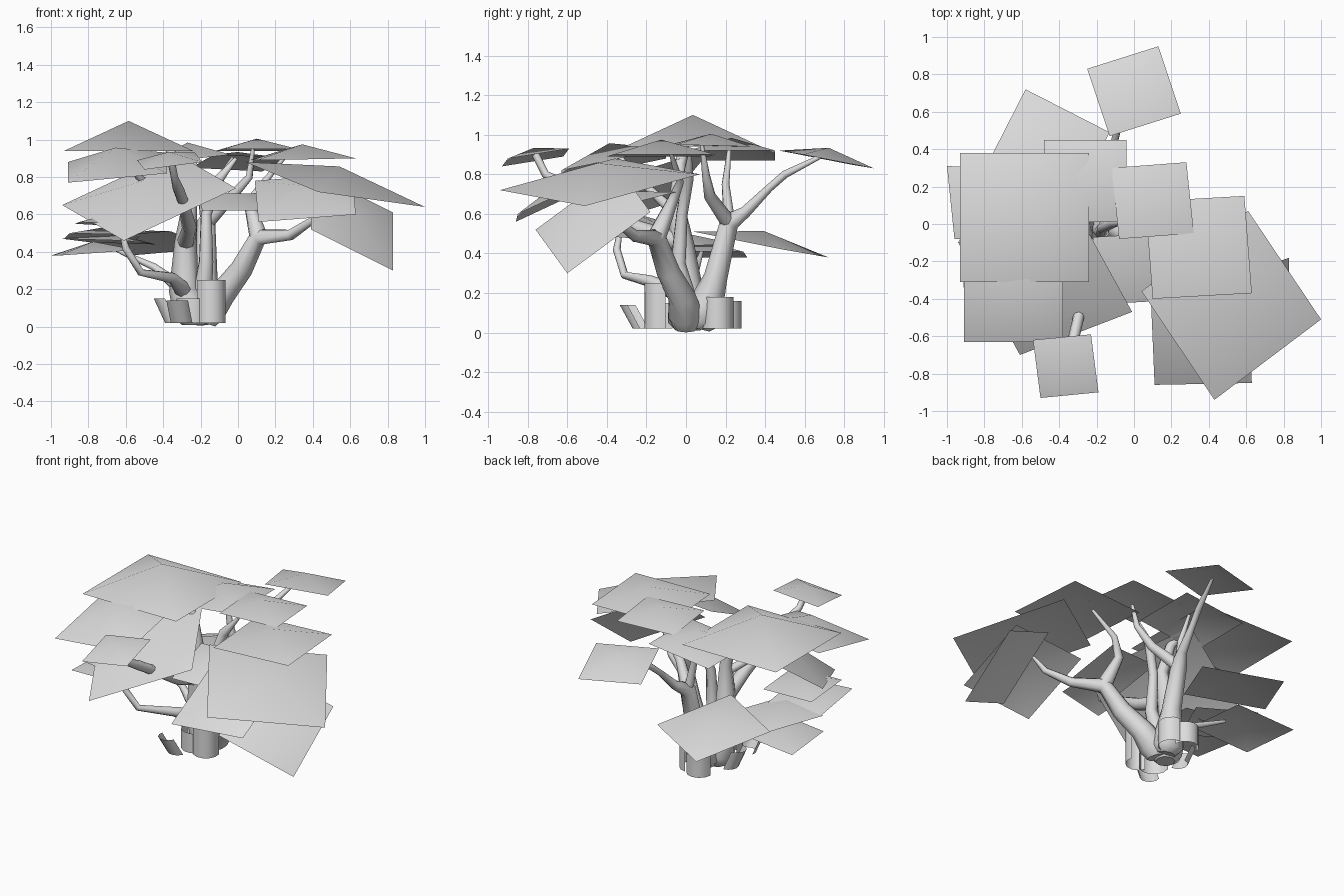
import bpy
import bmesh
from math import sin, cos, radians
from mathutils import Vector

old = bpy.data.objects.get("Cube")
if old:
    bpy.data.objects.remove(old, do_unlink=True)

# One plain grey for bark and leaves
grey = bpy.data.materials.new("light_grey")
grey.use_nodes = True
tone = (.72, .72, .72, 1)
grey.diffuse_color = tone
grey.node_tree.nodes["Principled BSDF"].inputs["Base Color"].default_value = tone


def finish(name, bm):
    """Turn a bmesh into a smooth shaded object."""
    for face in bm.faces:
        face.smooth = True
    mesh = bpy.data.meshes.new(name)
    bm.to_mesh(mesh)
    bm.free()
    mesh.materials.append(grey)
    obj = bpy.data.objects.new(name, mesh)
    bpy.context.collection.objects.link(obj)


def leaf_card(name, first, corner, last, rise):
    """Square card from three corners, its middle lifted along the normal."""
    a, b, c = Vector(first), Vector(corner), Vector(last)
    normal = (b - a).cross(c - b).normalized()
    if normal.z < 0:
        normal.negate()
    bm = bmesh.new()
    ring = [bm.verts.new(p) for p in (a, b, c, a + c - b)]
    peak = bm.verts.new((a + c) / 2 + normal * rise)
    for i, vert in enumerate(ring):
        bm.faces.new((vert, ring[(i + 1) % len(ring)], peak))
    bmesh.ops.recalc_face_normals(bm, faces=bm.faces)
    if sum(face.normal.z for face in bm.faces) < 0:
        bmesh.ops.reverse_faces(bm, faces=bm.faces)
    finish(name, bm)


def limb(name, *points):
    """Tapered round limb through points of x, y, z and radius."""
    curve = bpy.data.curves.new(name, "CURVE")
    curve.dimensions = "3D"
    curve.bevel_depth = 1
    curve.bevel_resolution = 2
    curve.use_fill_caps = True
    spline = curve.splines.new("POLY")
    spline.points.add(len(points) - 1)
    for point, (x, y, z, radius) in zip(spline.points, points):
        point.co = (x, y, z, 1)
        point.radius = radius
    spline.use_smooth = True
    curve.materials.append(grey)
    obj = bpy.data.objects.new(name, curve)
    bpy.context.collection.objects.link(obj)
    bpy.ops.object.select_all(action="DESELECT")
    obj.select_set(True)
    bpy.context.view_layer.objects.active = obj
    bpy.ops.object.convert(target="MESH")


def bark_card(name, x, y, facing, radius, height, lean=0):
    """Curved strip of bark standing on the ground, bulging outward."""
    bm = bmesh.new()
    rows = []
    for level in (0, 1):
        row = []
        for step in range(-3, 4):
            angle = radians(facing + step * 30)
            row.append(bm.verts.new((
                x + radius * cos(angle) + lean * level * cos(radians(facing)),
                y + radius * sin(angle) + lean * level * sin(radians(facing)),
                .02 + height * level)))
        rows.append(row)
    low, high = rows
    for i in range(len(low) - 1):
        bm.faces.new((low[i], low[i + 1], high[i + 1], high[i]))
    finish(name, bm)


# Upper leaf cards
leaf_card("crown_leaf", (-.93, -.31, .94), (-.93, .38, .94), (-.24, .38, .94), .16)
leaf_card("far_back_leaf", (-.25, .83, .85), (-.13, .47, .92), (.25, .59, .9), .06)
leaf_card("upper_back_leaf", (-.48, .01, .87), (-.48, .45, .87), (-.04, .45, .92), .09)
leaf_card("upper_middle_leaf", (-.08, -.08, .95), (-.12, .3, .94), (.28, .33, .94), .06)
leaf_card("upper_left_leaf", (.1, -.4, .89), (.06, .12, .89), (.59, .15, .9), .08)
leaf_card("broad_left_leaf", (.04, -.36, .88), (.43, -.94, .72), (1, -.51, .64), .1)
leaf_card("upper_right_leaf", (-.91, -.1, .88), (-.91, -.63, .77), (-.38, -.63, .82), .11)
leaf_card("far_front_leaf", (-.54, -.62, .89), (-.5, -.93, .84), (-.19, -.9, .88), .05)

# Lower leaf cards
leaf_card("low_back_leaf", (-.81, .27, .47), (-.58, .72, .38), (-.13, .49, .42), .07)
leaf_card("front_left_leaf", (.09, -.39, .78), (.11, -.86, .56), (.63, -.85, .6), .07)
leaf_card("drooping_left_leaf", (.39, -.76, .52), (.83, -.6, .3), (.83, -.18, .61), .07)
leaf_card("broad_right_leaf", (-.01, -.47, .74), (-.61, -.7, .46), (-.94, -.1, .65), .1)
leaf_card("inner_front_leaf", (-.22, -.07, .71), (-.19, -.43, .62), (.16, -.41, .62), .05)
leaf_card("low_side_leaf", (-.54, -.1, .41), (-.96, -.08, .38), (-1, .31, .38), .06)
leaf_card("lower_right_leaf", (-.6, -.28, .46), (-.94, -.1, .47), (-.78, .24, .45), .05)
leaf_card("low_front_leaf", (-.52, -.44, .49), (-.9, -.47, .5), (-.93, -.09, .47), .05)
leaf_card("middle_right_leaf", (-.48, -.45, .54), (-.85, -.43, .56), (-.87, -.08, .55), .06)

# Trunks
limb("right_trunk", (-.24, .01, .01, .06), (-.24, .01, .05, .1), (-.25, .01, .1, .1),
     (-.29, .01, .2, .08), (-.28, -.02, .45, .06), (-.26, -.05, .65, .04),
     (-.31, -.03, .85, .03), (-.38, 0, .97, .02))
limb("back_trunk", (-.2, .06, .02, .06), (-.2, .07, .06, .1), (-.19, .1, .14, .09),
     (-.17, .15, .28, .06), (-.17, .22, .56, .05), (-.13, .3, .61, .03),
     (-.11, .42, .73, .02), (-.09, .5, .8, .02), (-.03, .7, .9, .01))
limb("left_trunk", (-.18, 0, .02, .06), (-.16, 0, .08, .09), (-.08, -.02, .18, .07),
     (.02, -.09, .31, .06), (.11, -.15, .48, .05), (.28, -.26, .49, .03),
     (.4, -.36, .57, .02), (.46, -.4, .66, .01))
limb("middle_trunk", (-.2, .02, .1, .06), (-.17, -.04, .35, .04), (-.17, -.02, .6, .03),
     (-.11, .01, .78, .03), (-.01, .02, .9, .01))

# Branches
limb("middle_branch", (-.17, .22, .55, .04), (-.04, .12, .69, .03), (.06, .1, .8, .02),
     (.08, .08, .95, .01))
limb("left_branch", (.11, -.15, .48, .05), (.06, -.07, .66, .03), (.13, -.03, .76, .02),
     (.26, -.08, .92, .01))
limb("front_branch", (-.28, -.02, .45, .05), (-.26, -.25, .53, .04),
     (-.29, -.47, .66, .03), (-.32, -.6, .74, .03), (-.34, -.71, .8, .02),
     (-.36, -.76, .9, .02))
limb("upper_right_branch", (-.26, -.05, .6, .03), (-.45, -.2, .74, .02),
     (-.53, -.28, .8, .02), (-.6, -.35, .92, .01))
limb("upper_back_branch", (-.17, .22, .55, .03), (-.2, .2, .75, .02), (-.25, .22, .94, .01))
limb("low_right_branch", (-.28, 0, .18, .05), (-.35, -.18, .26, .03),
     (-.52, -.31, .29, .02), (-.6, -.35, .42, .02), (-.63, -.33, .54, .01))
limb("low_side_branch", (-.3, 0, .2, .04), (-.45, .05, .32, .02), (-.65, .08, .41, .01))

# Loose bark around the foot
bark_card("front_bark", -.145, -.13, -70, .08, .23)
bark_card("front_low_bark", -.24, -.1, -110, .09, .13)
bark_card("left_bark", -.16, .16, 0, .08, .16)
bark_card("back_bark", -.24, .2, 90, .08, .14)
bark_card("side_bark", -.33, .02, 180, .06, .13, .06)
bark_card("right_front_bark", -.3, -.21, -110, .06, .12, .07)
